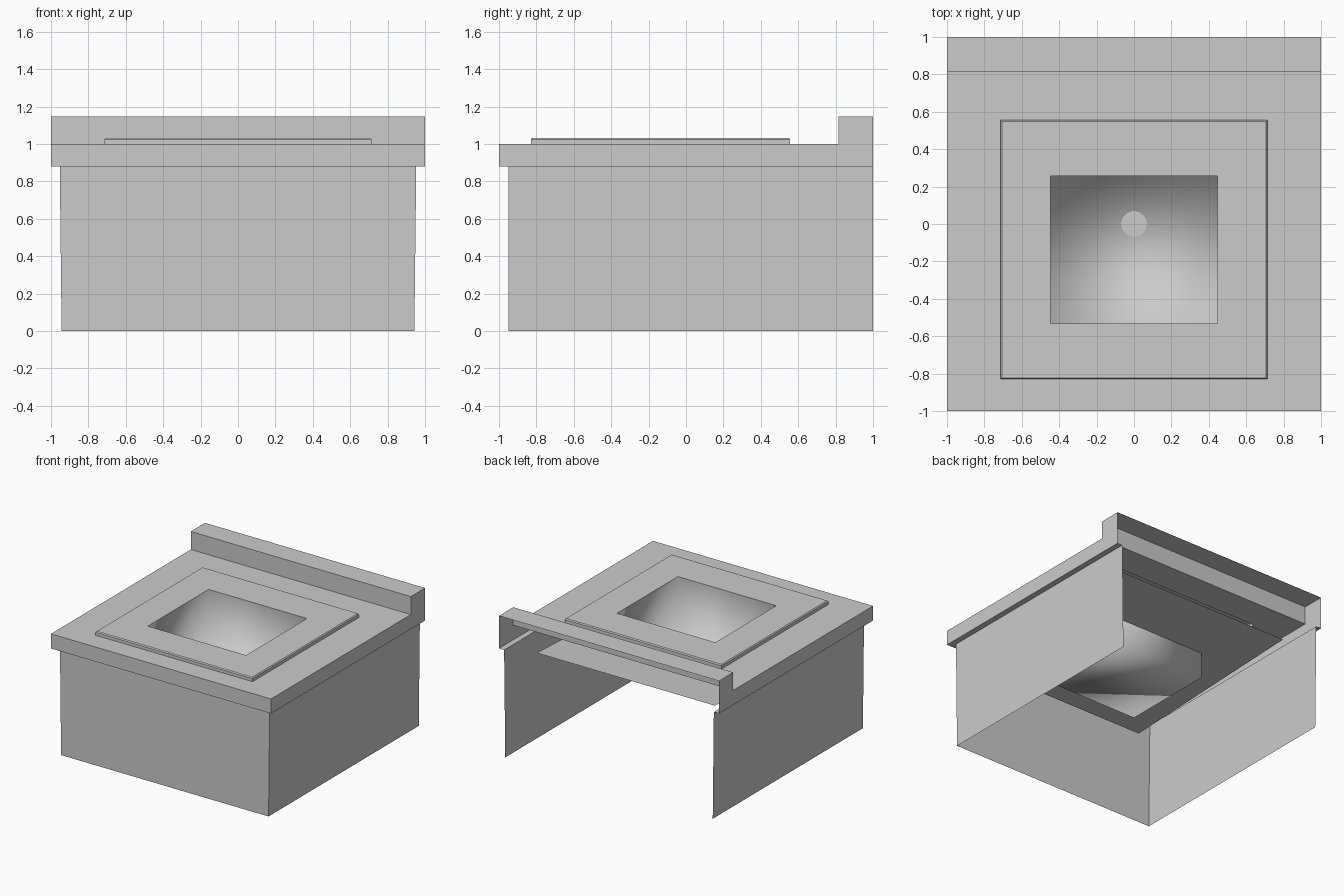
import bpy, bmesh
from math import cos, sin, tau

if "Cube" in bpy.data.objects:
    bpy.data.objects.remove(bpy.data.objects["Cube"])


def make(name, rows, closed, cap=False, smooth=False):
    """Skin a sequence of equal-length point rows into a thin sheet."""
    bm = bmesh.new()
    vr = [[bm.verts.new(p) for p in r] for r in rows]
    n = len(rows[0])
    for a, b in zip(vr, vr[1:]):
        for i in range(n if closed else n - 1):
            j = (i + 1) % n
            bm.faces.new((a[i], a[j], b[j], b[i]))
    if cap:
        bm.faces.new(vr[-1])
    for f in bm.faces:
        f.smooth = smooth
    me = bpy.data.meshes.new(name)
    bm.to_mesh(me)
    bm.free()
    ob = bpy.data.objects.new(name, me)
    bpy.context.collection.objects.link(ob)
    return ob


def rect(x, y0, y1, z0, z1=None):
    z1 = z0 if z1 is None else z1
    return [(-x, y0, z0), (x, y0, z0), (x, y1, z1), (-x, y1, z1)]


def u_row(x, y, z):
    """Left side, front and right side, open at the back."""
    return [(-x, 1, z), (-x, y, z), (x, y, z), (x, 1, z)]


# Cabinet panels, slightly tapered, open at back and bottom
make("cabinet_panels", [u_row(.943, -.95, 0), u_row(.953, -.95, .88)], False)

# Counter edge with its under ledge
make("counter_edge", [u_row(.953, -.95, .88), u_row(1, -1, .88),
                      u_row(1, -1, 1)], False)

# Counter top with the sink opening
make("counter_top", [rect(1, -1, .815, 1), rect(.713, -.83, .555, 1)], True)

# Backsplash: front and top, then the two end caps
make("backsplash", [[(-1, .815, 1), (-1, .815, 1.148), (-1, 1, 1.148)],
                    [(1, .815, 1), (1, .815, 1.148), (1, 1, 1.148)]], False)
for side, x in (("left", -1), ("right", 1)):
    make("backsplash_end_" + side, [[(x, .815, 1), (x, 1, 1)],
                                    [(x, .815, 1.148), (x, 1, 1.148)]], False)

# Raised sink rim
make("sink_rim", [rect(.713, -.83, .555, 1), rect(.713, -.83, .555, 1.025),
                  rect(.706, -.823, .548, 1.033),
                  rect(.447, -.533, .257, 1.033)], True)

# Sink bowl
make("sink_bowl", [rect(.447, -.533, .257, 1.033),
                   rect(.447, -.533, .257, .575)], True, True, True)

# Drain, twelve sided
make("drain", [[(.07 * cos(tau * i / 12), .07 * sin(tau * i / 12), z)
                for i in range(12)] for z in (.575, .58)], True, True)

# Support shelf around the bowl inside the cabinet, sloping to the front
make("inner_shelf", [rect(.81, -.91, .78, .74, .81),
                     rect(.447, -.533, .257, .756, .788)], True)
